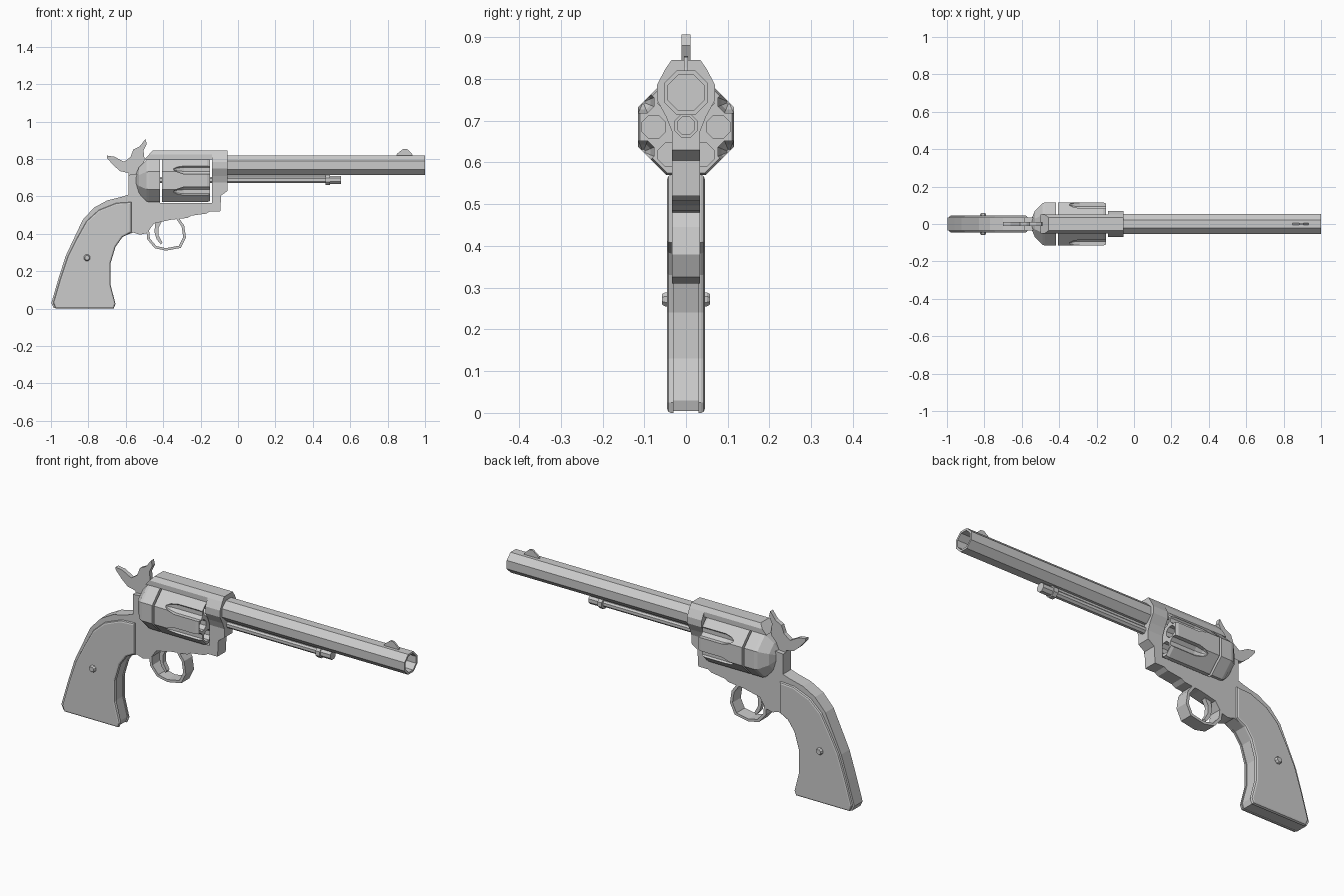
import bpy, bmesh, math
from mathutils import Matrix

if "Cube" in bpy.data.objects:
    bpy.data.objects.remove(bpy.data.objects["Cube"])


def finish(name, bm):
    bmesh.ops.recalc_face_normals(bm, faces=bm.faces)
    me = bpy.data.meshes.new(name)
    bm.to_mesh(me)
    bm.free()
    ob = bpy.data.objects.new(name, me)
    bpy.context.scene.collection.objects.link(ob)
    return ob


def plate(name, pts, y0, y1, bevel=0):
    """Side profile of (x, z) points extruded from y0 to y1."""
    bm = bmesh.new()
    f = bm.faces.new([bm.verts.new((x, y0, z)) for x, z in pts])
    r = bmesh.ops.extrude_face_region(bm, geom=[f])
    bmesh.ops.translate(bm, vec=(0, y1 - y0, 0),
                        verts=[v for v in r["geom"] if isinstance(v, bmesh.types.BMVert)])
    if bevel:  # chamfer the outward rim only
        rim = [e for e in bm.edges if all(abs(abs(v.co.y) - max(abs(y0), abs(y1))) < 1e-5 for v in e.verts)]
        bmesh.ops.bevel(bm, geom=rim, offset=bevel, segments=2, profile=0.5, affect='EDGES')
    return finish(name, bm)


def block(name, pts, x0, x1):
    """Half cross-section of (y, z) points mirrored and extruded along x."""
    loop = pts + [(-y, z) for y, z in reversed(pts)]
    bm = bmesh.new()
    a, b = [[bm.verts.new((x, y, z)) for y, z in loop] for x in (x0, x1)]
    bm.faces.new(a)
    bm.faces.new(b)
    for i in range(len(loop)):
        j = (i + 1) % len(loop)
        bm.faces.new((a[i], a[j], b[j], b[i]))
    return finish(name, bm)


def lathe(name, profile, y=0, z=0, n=8):
    """Profile of (x, flat-to-axis radius) turned about the x direction."""
    bm = bmesh.new()
    k = 1 / math.cos(math.pi / n)
    rings = []
    for x, r in profile:
        rings.append([bm.verts.new((x, y + r * k * math.cos((i + .5) * math.tau / n),
                                    z + r * k * math.sin((i + .5) * math.tau / n))) for i in range(n)])
    for a, b in zip(rings, rings[1:]):
        for i in range(n):
            j = (i + 1) % n
            bm.faces.new((a[i], a[j], b[j], b[i]))
    bm.faces.new(rings[0])
    bm.faces.new(rings[-1])
    return finish(name, bm)


def cut(ob, cutter):
    m = ob.modifiers.new("cut", 'BOOLEAN')
    m.operation = 'DIFFERENCE'
    m.solver = 'EXACT'
    m.object = cutter
    cutter.hide_render = True
    bpy.context.view_layer.objects.active = ob
    bpy.ops.object.modifier_apply(modifier=m.name)
    bpy.data.objects.remove(cutter)


BZ, CZ = .767, .685  # barrel axis and cylinder axis heights

# Hollow octagonal barrel and front sight
lathe("barrel", [(-.14, .053), (1, .053), (1, .043), (.2, .043)], z=BZ)
plate("front_sight", [(.845, .815), (.85, .828), (.885, .855), (.905, .852), (.93, .828), (.935, .815)], -.005, .005)

# Fluted drum with six chambers
drum = lathe("cylinder", [(-.405, .115), (-.165, .115), (-.15, .110)], z=CZ)
for i in range(6):
    a = i * math.pi / 3
    cut(drum, lathe("chamber_cutter", [(-.38, .028), (-.1, .028)],
                    .077 * math.cos(a), CZ + .077 * math.sin(a)))
    a += math.pi / 6
    cut(drum, lathe("flute_cutter", [(-.345, .005), (-.325, .018), (-.29, .026), (-.1, .026)],
                    .119 * math.cos(a), CZ + .119 * math.sin(a)))

# Domed recoil shield behind the drum
lathe("recoil_shield", [(-.545, .035), (-.53, .07), (-.49, .111), (-.475, .115), (-.416, .115)], z=CZ)

# Ejector rod with collar and the drum's centre pin
lathe("ejector_rod", [(-.45, .017), (.468, .017), (.468, .028), (.492, .028), (.492, .022), (.55, .022)], z=.688)
plate("ejector_rail", [(-.06, .698), (.47, .698), (.47, .716), (-.06, .716)], -.009, .009)

# Frame: lower body with rear upright, top strap, barrel block
plate("frame", [(-.57, .41), (-.525, .395), (-.485, .405), (-.45, .455), (-.36, .475), (-.27, .485),
                (-.25, .497), (-.17, .508), (-.15, .52), (-.095, .52), (-.09, .605), (-.055, .63),
                (-.055, .71), (-.14, .71), (-.14, .566), (-.416, .566), (-.416, .80), (-.48, .80),
                (-.535, .72), (-.585, .715), (-.585, .61), (-.66, .585), (-.66, .5)], -.034, .034)
strap = block("top_strap", [(.05, .797), (.05, .823), (.035, .845)], -.50, -.055)
for v in strap.data.vertices:  # slope the rear end
    if v.co.x < -.4:
        v.co.x += (v.co.z - .797) * .9
block("barrel_block", [(.03, .63), (.032, .67), (.048, .71), (.07, .75), (.07, .785), (.05, .823), (.035, .845)],
      -.14, -.055)

# Trigger guard ring and trigger
outer = [(-.46, .465), (-.49, .42), (-.485, .37), (-.445, .323), (-.385, .310), (-.305, .325),
         (-.278, .38), (-.288, .445), (-.32, .49)]
inner = [(-.385 + (x + .385) * .86, .405 + (z - .405) * .86) for x, z in reversed(outer)]
plate("trigger_guard", outer + inner, -.034, .034)
plate("trigger", [(-.44, .48), (-.447, .41), (-.435, .37), (-.412, .343), (-.404, .354),
                  (-.424, .39), (-.426, .43), (-.40, .48)], -.012, .012)

# Hammer with curled spur
plate("hammer", [(-.585, .60), (-.585, .725), (-.63, .735), (-.665, .765), (-.70, .805), (-.70, .818),
                 (-.66, .812), (-.61, .785), (-.575, .81), (-.56, .85), (-.525, .868), (-.495, .907),
                 (-.488, .88), (-.505, .845), (-.50, .80), (-.51, .72), (-.51, .60)], -.011, .011)

# Grip: metal strap core, a panel on each side, screw through the middle
plate("grip_strap", [(-.985, .004), (-.67, .004), (-.662, .03), (-.688, .13), (-.688, .24), (-.66, .33),
                     (-.62, .385), (-.55, .41), (-.55, .61), (-.60, .603), (-.70, .578), (-.77, .54),
                     (-.83, .475), (-.875, .38), (-.922, .28), (-.96, .16), (-.998, .03)], -.034, .034)
panel = [(-.975, 0), (-.665, 0), (-.655, .025), (-.682, .13), (-.682, .24), (-.655, .33),
         (-.618, .382), (-.57, .408), (-.57, .57), (-.65, .565), (-.745, .527), (-.81, .468),
         (-.862, .375), (-.91, .28), (-.95, .16), (-.988, .03)]
for side, s in (("front", -1), ("back", 1)):
    plate("grip_panel_" + side, panel, s * .03, s * .045, bevel=.009)
screw = lathe("grip_screw", [(-.058, .012), (-.05, .017), (.05, .017), (.058, .012)])
screw.data.transform(Matrix.Translation((-.807, 0, .272)) @ Matrix.Rotation(math.pi / 2, 4, 'Z'))
